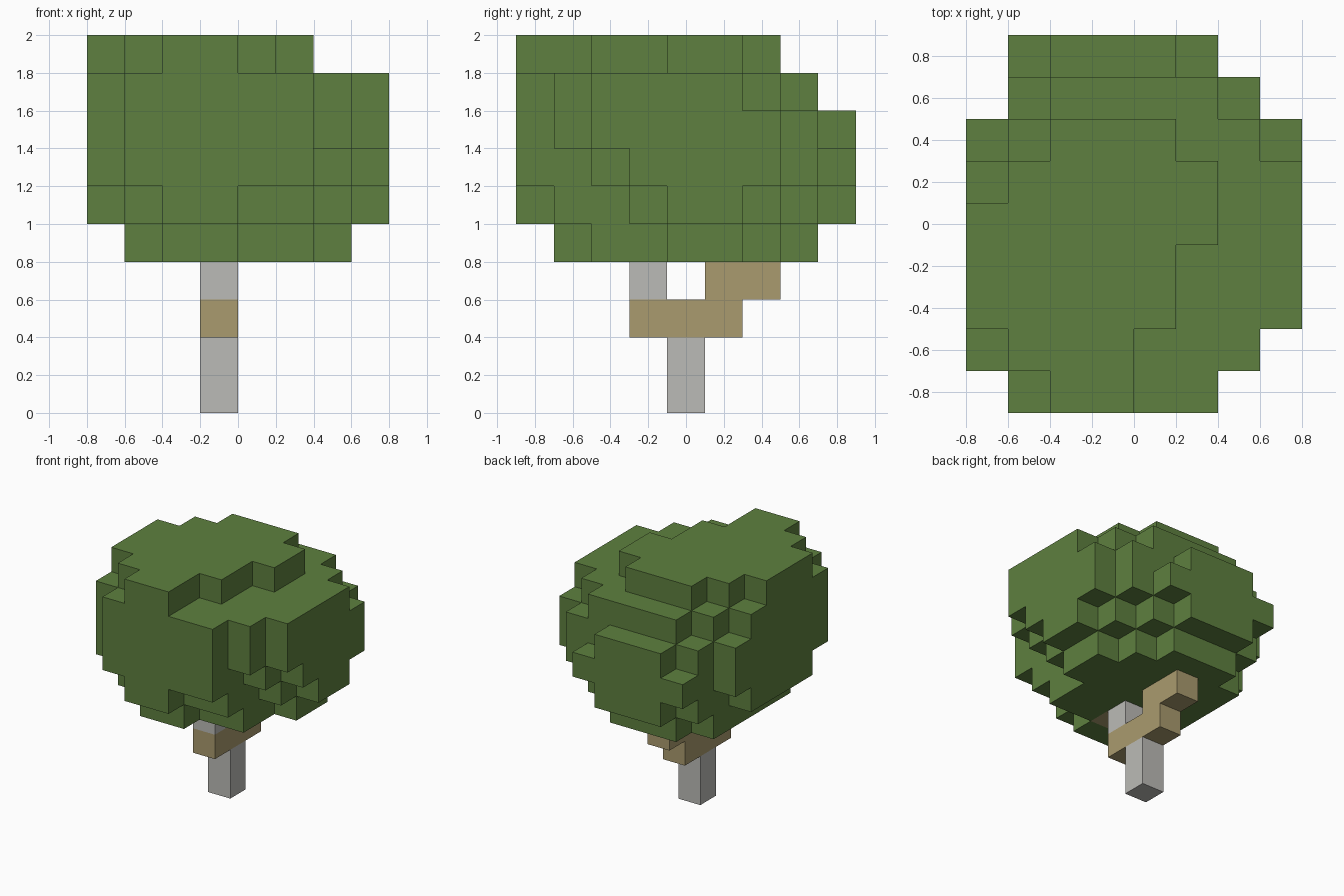
import bpy, bmesh, math
from mathutils import Vector

CELL = 0.2
ORIGIN = Vector((-0.8, -0.9, 0))

default = bpy.data.objects.get("Cube")
if default:
    bpy.data.objects.remove(default, do_unlink=True)


def material(name, color):
    mat = bpy.data.materials.new(name)
    mat.use_nodes = True
    mat.diffuse_color = (*color, 1)
    mat.node_tree.nodes["Principled BSDF"].inputs["Base Color"].default_value = (*color, 1)
    return mat


leaf_green = material("leaf green", (0.112, 0.216, 0.05))
bark_grey = material("bark grey", (0.50, 0.496, 0.473))
bare_wood = material("bare wood", (0.40, 0.327, 0.156))


def voxel_object(name, cells, mat):
    """Skin a set of grid cells with outer faces only, then merge flat areas."""
    bm = bmesh.new()
    for cell in cells:
        for axis in range(3):
            for side in (-1, 1):
                normal = Vector((0, 0, 0))
                normal[axis] = side
                if tuple(int(c + n) for c, n in zip(cell, normal)) in cells:
                    continue
                u, v = Vector((0, 0, 0)), Vector((0, 0, 0))
                u[(axis + 1) % 3] = v[(axis + 2) % 3] = 0.5
                if side < 0:
                    u, v = v, u
                mid = Vector(cell) + Vector((0.5, 0.5, 0.5)) + normal / 2
                corners = (mid - u - v, mid + u - v, mid + u + v, mid - u + v)
                bm.faces.new([bm.verts.new(ORIGIN + c * CELL) for c in corners])
    bmesh.ops.remove_doubles(bm, verts=bm.verts, dist=CELL / 100)
    bmesh.ops.dissolve_limit(bm, angle_limit=math.radians(1),
                             verts=bm.verts, edges=bm.edges)
    mesh = bpy.data.meshes.new(name)
    bm.to_mesh(mesh)
    bm.free()
    mesh.materials.append(mat)
    obj = bpy.data.objects.new(name, mesh)
    bpy.context.collection.objects.link(obj)
    return obj


def column(y_cells, z_cells):
    """Cells of the trunk's single-file column."""
    return {(3, y, z) for y in y_cells for z in z_cells}


# Crown: per layer, where each column of cells starts (front) and stops (back)
CROWN_BASE = 4
crown_layers = [
    ("02112240", "07888760"),
    ("21001134", "68999876"),
    ("10000023", "79999987"),
    ("10000012", "78999887"),
    ("10000012", "67888876"),
    ("21002400", "56777600"),
]
crown = set()
for level, (fronts, backs) in enumerate(crown_layers, CROWN_BASE):
    for x, (front, back) in enumerate(zip(fronts, backs)):
        crown |= {(x, y, level) for y in range(int(front), int(back))}

# Twig end set into the underside of the crown
twig = column([2], [CROWN_BASE])
voxel_object("crown", crown - twig, leaf_green)
voxel_object("twig_end", twig, bare_wood)

# Trunk and branches
voxel_object("trunk", column([4], range(2)), bark_grey)
voxel_object("lower_branch", column(range(3, 6), [2]), bare_wood)
voxel_object("back_branch", column(range(5, 7), [3]), bare_wood)
voxel_object("front_branch", column([3], [3]), bark_grey)
